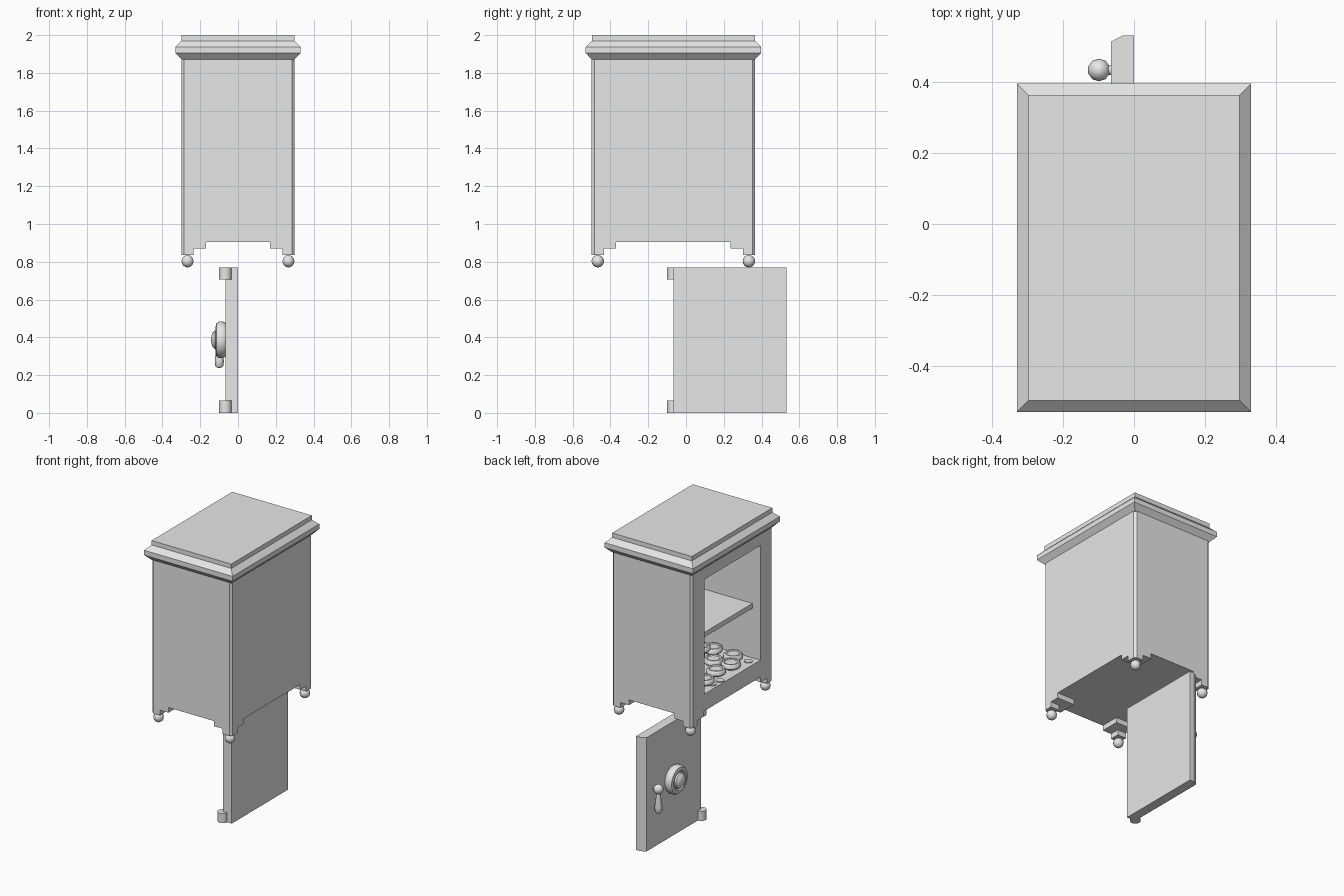
import bpy, bmesh, math
from mathutils import Matrix, Vector

cube = bpy.data.objects.get("Cube")
if cube:
    bpy.data.objects.remove(cube, do_unlink=True)

steel = bpy.data.materials.new("plain_grey")
steel.use_nodes = True
grey = (0.8, 0.8, 0.8, 1)
steel.diffuse_color = grey
steel.node_tree.nodes["Principled BSDF"].inputs["Base Color"].default_value = grey

CY = -0.067          # cabinet centre in y
HX, HY = 0.30, 0.433  # cabinet half sizes


def finish(name, bm, smooth=False):
    bmesh.ops.recalc_face_normals(bm, faces=bm.faces)
    mesh = bpy.data.meshes.new(name)
    bm.to_mesh(mesh)
    bm.free()
    mesh.materials.append(steel)
    obj = bpy.data.objects.new(name, mesh)
    bpy.context.collection.objects.link(obj)
    bpy.ops.object.select_all(action='DESELECT')
    obj.select_set(True)
    bpy.context.view_layer.objects.active = obj
    if smooth:
        bpy.ops.object.shade_smooth_by_angle(angle=math.radians(40))
    return obj


def box_mesh(x, y, z, bevel=0, pick=None):
    bm = bmesh.new()
    bmesh.ops.create_cube(bm, size=1)
    for v in bm.verts:
        for i, (lo, hi) in enumerate((x, y, z)):
            v.co[i] = hi if v.co[i] > 0 else lo
    if bevel:
        edges = [e for e in bm.edges if pick(e)]
        bmesh.ops.bevel(bm, geom=edges, offset=bevel, segments=1, affect='EDGES')
    return bm


def box(name, x, y, z, **kw):
    return finish(name, box_mesh(x, y, z, **kw))


def upright(e):
    a, b = e.verts
    return abs(a.co.z - b.co.z) > 0.1


def cut(target, x, y, z):
    cutter = box("cutter", x, y, z)
    cutter.hide_render = True
    mod = target.modifiers.new("cut", 'BOOLEAN')
    mod.operation, mod.solver, mod.object = 'DIFFERENCE', 'EXACT', cutter
    bpy.context.view_layer.objects.active = target
    bpy.ops.object.modifier_apply(modifier=mod.name)
    bpy.data.objects.remove(cutter, do_unlink=True)


def lathe(name, profile, centre, steps=16, turn=None):
    """Spin (radius, height) points round z, then turn and place."""
    bm = bmesh.new()
    verts = [bm.verts.new((r, 0, h)) for r, h in profile]
    edges = [bm.edges.new(p) for p in zip(verts, verts[1:])]
    bmesh.ops.spin(bm, geom=verts + edges, cent=(0, 0, 0), axis=(0, 0, 1),
                   angle=math.tau, steps=steps)
    bmesh.ops.remove_doubles(bm, verts=bm.verts, dist=1e-4)
    bm.transform(Matrix.Translation(Vector(centre)) @ (turn or Matrix.Identity(4)))
    return finish(name, bm, True)


def ball(name, centre, r):
    bm = bmesh.new()
    bmesh.ops.create_uvsphere(bm, u_segments=10, v_segments=8, radius=r)
    bm.transform(Matrix.Translation(Vector(centre)))
    return finish(name, bm, True)


# Cabinet body with chamfered corners, stepped feet and a hollow in its right side
body = box("cabinet_body", (-HX, HX), (CY - HY, CY + HY), (0.835, 1.875),
           bevel=0.015, pick=upright)
for inset, top in ((0.065, 0.87), (0.13, 0.905)):
    hx, hy = HX - inset, HY - inset
    cut(body, (-hx, hx), (-1, 1), (0.7, top))
    cut(body, (-1, 1), (CY - hy, CY + hy), (0.7, top))
y0, y1 = CY - 0.30, CY + 0.30
cut(body, (-0.5, 0.235), (y0, y1), (1.02, 1.795))

# Cornice: rectangular rings of (outset, height) joined into a moulding
bm = bmesh.new()
rings = []
for out, z in ((0, 1.87), (0.033, 1.905), (0.033, 1.938), (0, 1.97), (0, 2.0)):
    rings.append([bm.verts.new((sx * (HX - 0.002 + out), CY + sy * (HY - 0.002 + out), z))
                  for sx, sy in ((-1, -1), (1, -1), (1, 1), (-1, 1))])
for low, high in zip(rings, rings[1:]):
    for i in range(4):
        j = (i + 1) % 4
        bm.faces.new((low[i], low[j], high[j], high[i]))
bm.faces.new(rings[0])
bm.faces.new(rings[-1])
finish("cornice", bm)

# Ball feet
for sx in (-1, 1):
    for sy in (-1, 1):
        ball("ball_foot", (sx * (HX - 0.033), CY + sy * (HY - 0.033), 0.803), 0.033)

# Shelf, round tins and loose coins inside
box("shelf", (-0.24, 0.235), (y0, y1), (1.355, 1.388))
tin = [(0, 0), (0.048, 0), (0.062, 0.012), (0.062, 0.028), (0.052, 0.04),
       (0.042, 0.04), (0.038, 0.034), (0, 0.034)]
for x, y, z in ((-0.15, -0.29, 0), (-0.09, -0.165, 0), (-0.21, -0.18, 0),
                (-0.19, -0.05, 0), (0.01, -0.30, 0), (0.03, -0.20, 0.04),
                (-0.21, 0.10, 0), (0.05, -0.17, 0), (-0.05, -0.02, 0), (-0.06, 0.11, 0)):
    lathe("round_tin", tin, (x, y, 1.02 + z), 14)
coin = [(0, 0), (0.026, 0), (0.026, 0.006), (0, 0.006)]
for x, y in ((-0.25, -0.31), (-0.26, 0.09), (-0.27, 0.02)):
    lathe("coin", coin, (x, y, 1.02), 12)

# Door standing below, with its free edge chamfered
door = box_mesh((-0.065, 0), (-0.067, 0.533), (0, 0.77))
for v in list(door.verts):
    if v.co.x < -0.01 and v.co.y > 0.5:
        v.co.y = 0.515
bmesh.ops.bisect_plane(door, geom=door.verts[:] + door.edges[:] + door.faces[:],
                       plane_co=(-0.03, 0, 0), plane_no=(1, 0, 0))
for v in door.verts:
    if abs(v.co.x + 0.03) < 0.001 and v.co.y > 0.5:
        v.co.y = 0.533
finish("door", door)

# Hinge barrels on the other edge
for z in (0, 0.705):
    lathe("hinge_barrel", [(0, z), (0.033, z), (0.033, z + 0.065), (0, z + 0.065)],
          (-0.067, -0.067, 0))

# Dial facing right, with a domed centre
face_right = Matrix.Rotation(-math.pi / 2, 4, 'Y')
lathe("dial", [(0, 0), (0.088, 0), (0.096, 0.012), (0.096, 0.036), (0.086, 0.05),
               (0.066, 0.054), (0.058, 0.046), (0, 0.046)],
      (-0.065, 0.233, 0.387), 20, face_right)
lathe("dial_dome", [(0.052, 0), (0.05, 0.018), (0.036, 0.03), (0.018, 0.036), (0, 0.038)],
      (-0.105, 0.233, 0.387), 16, face_right)

# Door handle: stem, ball and hanging grip
lathe("handle_stem", [(0.015, 0), (0.015, 0.04)], (-0.064, 0.435, 0.40), 10, face_right)
ball("handle_ball", (-0.099, 0.435, 0.40), 0.032)
lathe("handle_grip", [(0.012, 0.39), (0.014, 0.36), (0.024, 0.28), (0.023, 0.25),
                      (0.014, 0.24), (0, 0.238)], (-0.099, 0.435, 0), 10)
